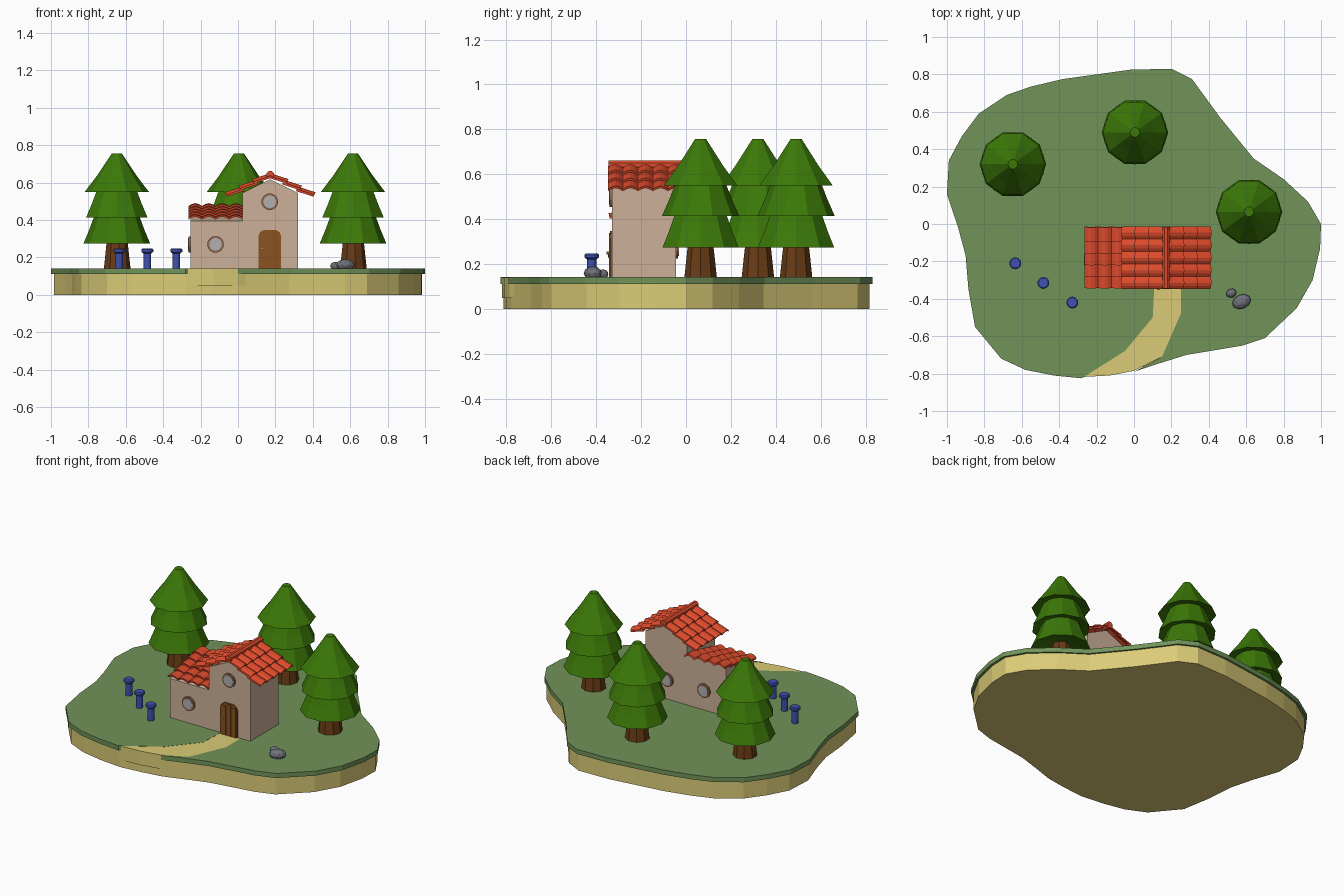
import bpy, bmesh, math
from mathutils import Vector

if "Cube" in bpy.data.objects:
    bpy.data.objects.remove(bpy.data.objects["Cube"])

MATS = {}
COLORS = {"grass": (112, 146, 90), "sand": (218, 202, 118), "wall": (203, 175, 152),
          "red": (220, 76, 48), "leaf": (62, 120, 16), "bark": (105, 62, 28),
          "blue": (66, 82, 175), "stone": (112, 112, 122), "door": (135, 84, 38),
          "frame": (150, 105, 80), "glass": (175, 175, 175), "brass": (205, 180, 90)}


def mat(key):
    if key not in MATS:
        m = bpy.data.materials.new(key)
        m.diffuse_color = [(c / 255) ** 2.2 for c in COLORS[key]] + [1]
        m.use_nodes = True
        m.node_tree.nodes["Principled BSDF"].inputs["Base Color"].default_value = m.diffuse_color
        MATS[key] = m
    return MATS[key]


def finish(name, bm, color):
    bmesh.ops.recalc_face_normals(bm, faces=bm.faces)
    me = bpy.data.meshes.new(name)
    bm.to_mesh(me)
    bm.free()
    ob = bpy.data.objects.new(name, me)
    bpy.context.collection.objects.link(ob)
    me.materials.append(mat(color))
    return ob


def prism(name, pts, axis, lo, hi, color):
    """Extrude a 2D outline along an axis; the outline uses the other two axes in order."""
    bm = bmesh.new()

    def ring(t):
        return [bm.verts.new({"x": (t, a, b), "y": (a, t, b), "z": (a, b, t)}[axis]) for a, b in pts]
    r0, r1 = ring(lo), ring(hi)
    bm.faces.new(r0)
    bm.faces.new(r1)
    for i in range(len(pts)):
        j = (i + 1) % len(pts)
        bm.faces.new((r0[i], r0[j], r1[j], r1[i]))
    return finish(name, bm, color)


def lathe(name, profile, center, n, color):
    """Faceted turned shape from (radius, z) points, capped at both ends."""
    bm = bmesh.new()
    rings = [[bm.verts.new((center[0] + r * math.cos(2 * math.pi * i / n),
                            center[1] + r * math.sin(2 * math.pi * i / n), z))
              for i in range(n)] for r, z in profile]
    for a, b in zip(rings, rings[1:]):
        for i in range(n):
            j = (i + 1) % n
            bm.faces.new((a[i], a[j], b[j], b[i]))
    bm.faces.new(rings[0])
    bm.faces.new(rings[-1])
    return finish(name, bm, color)


def circle(cx, cy, r, n=12):
    return [(cx + r * math.cos(2 * math.pi * (i + .5) / n),
             cy + r * math.sin(2 * math.pi * (i + .5) / n)) for i in range(n)]


# Island: sand base, raised path and a grass slab notched for the path
coast = [(0, -.79), (.12, -.75), (.28, -.70), (.58, -.65), (.70, -.61), (.87, -.45), (.955, -.3),
         (.995, -.13), (1, 0), (.93, .12), (.80, .24), (.64, .35), (.46, .57), (.31, .775), (.2, .83),
         (-.02, .825), (-.2, .80), (-.38, .775), (-.55, .735), (-.68, .69), (-.83, .59), (-.92, .47),
         (-.99, .34), (-1, .16), (-.94, -.02), (-.9, -.17), (-.885, -.35), (-.85, -.55), (-.71, -.72),
         (-.58, -.78), (-.43, -.81), (-.28, -.825)]
path_edge = [(-.05, -.68), (.10, -.50), (.11, -.31), (.25, -.31), (.25, -.48), (.15, -.71)]
prism("sand_base", [(x * .985, y * .985) for x, y in coast + [(-.13, -.81)]], "z", 0, .115, "sand")
prism("grass", coast + path_edge, "z", .112, .142, "grass")
prism("path", [(-.28, -.818)] + path_edge + [(0, -.785), (-.13, -.81)], "z", .05, .141, "sand")

# House walls: gabled main block and a lower lean-to wing
F, B = -.33, -.045
prism("main_house", [(.025, .13), (.32, .13), (.32, .545), (.172, .618), (.025, .545)], "y", F, B, "wall")
prism("side_wing", [(F, .13), (B, .13), (B, .462), (F, .395)], "x", -.255, .03, "wall")


def window(name, axis, a, b, face, out):
    """Round window standing proud of a wall; out is the outward sign."""
    prism(name + "_frame", circle(a, b, .045), axis, face - out * .01, face + out * .01, "frame")
    prism(name + "_glass", circle(a, b, .034), axis, face, face + out * .013, "glass")


window("wing_front_window", "y", -.12, .27, F, -1)
window("gable_window", "y", .17, .498, F, -1)
window("wing_back_window", "y", -.10, .27, B, 1)
window("main_back_window", "y", .165, .27, B, 1)
window("wing_side_window", "x", -.19, .27, -.255, -1)

# Door with rounded top corners
def arch(h, top):
    return [(.17 - h, .135), (.17 + h, .135), (.17 + h, top - .035), (.17 + h * .85, top - .012),
            (.17 + h * .5, top), (.17 - h * .5, top), (.17 - h * .85, top - .012), (.17 - h, top - .035)]


prism("door_frame", arch(.061, .348), "y", F - .008, F + .01, "door")
for i in range(3):
    x = .17 + (i - 1) * .036
    t = .34 if i == 1 else .328
    prism(f"door_plank_{i}", [(x - .0165, .14), (x + .0165, .14), (x + .0165, t), (x - .0165, t)],
          "y", F - .012, F, "door")
prism("door_knob", circle(.13, .25, .007, 8), "y", F - .024, F - .01, "brass")


def tile_roof(name, start, across, down, n_across, n_down):
    """Overlapping barrel tiles: across and down are full-extent vectors from the top corner."""
    bm = bmesh.new()
    start, across, down = Vector(start), Vector(across), Vector(down)
    up = across.cross(down).normalized()
    up = up if up.z > 0 else -up
    seg = 4
    for r in range(n_down):
        for c in range(n_across):
            ends = []
            for v, lift in ((r - .12, 0), (r + 1.1, .014)):
                loop = []
                for layer in (0, 1):
                    for k in (range(seg + 1) if layer == 0 else range(seg, -1, -1)):
                        t = k / seg
                        h = lift + .015 * math.sin(math.pi * t) + (.011 if layer else 0)
                        loop.append(bm.verts.new(start + across * ((c + t) / n_across)
                                                 + down * (v / n_down) + up * h))
                ends.append(loop)
            a, b = ends
            m = len(a)
            for k in range(m):
                j = (k + 1) % m
                bm.faces.new((a[k], a[j], b[j], b[k]))
            for e in ends:
                for k in range(seg):
                    bm.faces.new((e[k], e[k + 1], e[m - 2 - k], e[m - 1 - k]))
    return finish(name, bm, "red")


# Roofs and the ridge cap
tile_roof("roof_right", (.172, -.348, .622), (0, .335, 0), (.218, 0, -.106), 5, 3)
tile_roof("roof_left", (.172, -.348, .622), (0, .335, 0), (-.218, 0, -.106), 5, 3)
tile_roof("wing_roof", (-.265, -.02, .463), (.29, 0, 0), (0, -.31, -.072), 4, 5)
prism("ridge_cap", circle(.172, .642, .022, 8), "y", -.345, -.015, "red")

# Pine trees: tapered trunk and three stacked tiers
for t, (x, y) in enumerate([(-.648, .32), (.005, .49), (.615, .065)]):
    lathe(f"trunk_{t}", [(.074, .135), (.056, .30)], (x, y), 9, "bark")
    for k, (z0, z1, r0, r1) in enumerate([(.275, .45, .178, .11), (.415, .59, .172, .10),
                                          (.55, .757, .172, .026)]):
        ob = lathe(f"pine_tier_{t}_{k}", [(.05, z0 + .03), (r0, z0), (r0 * .55 + r1 * .45, z0 + (z1 - z0) * .42),
                                          (r1, z1)], (0, 0), 10, "leaf")
        ob.location = (x, y, 0)
        ob.rotation_euler.z = k * math.pi / 10

# Blue bollards
for i, p in enumerate([(-.635, -.21), (-.485, -.315), (-.33, -.42)]):
    lathe(f"bollard_{i}", [(.021, .135), (.021, .222), (.032, .23), (.032, .242), (.026, .248)], p, 12, "blue")

# Rocks
for i, (loc, s) in enumerate([((.575, -.415, .16), (.052, .038, .031)), ((.52, -.37, .155), (.028, .024, .022))]):
    bm = bmesh.new()
    bmesh.ops.create_icosphere(bm, subdivisions=2, radius=1)
    ob = finish(f"rock_{i}", bm, "stone")
    ob.location, ob.scale = loc, s
    ob.rotation_euler.z = .4
